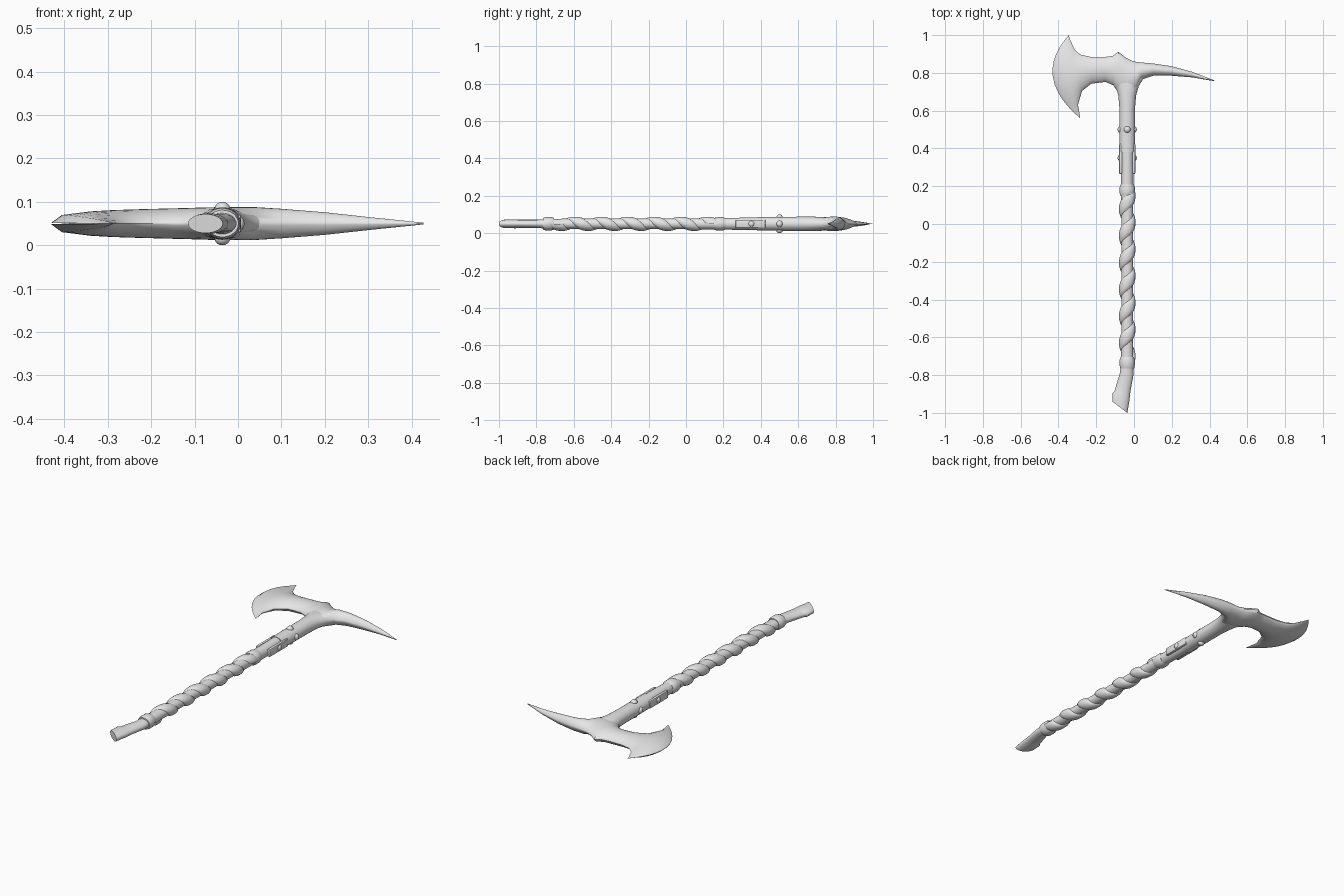
import bpy, bmesh, math

cube = bpy.data.objects.get("Cube")
if cube:
    bpy.data.objects.remove(cube, do_unlink=True)

MID = 0.05      # height of the flat symmetry plane
AXIS = -0.036   # x of the shaft

steel = bpy.data.materials.new("plain grey")
steel.use_nodes = True
steel.diffuse_color = (0.8, 0.8, 0.8, 1)
steel.node_tree.nodes["Principled BSDF"].inputs["Base Color"].default_value = steel.diffuse_color


def finish(bm, name, angle=40):
    """Turn a bmesh into a smooth shaded, coloured object."""
    bmesh.ops.recalc_face_normals(bm, faces=bm.faces)
    mesh = bpy.data.meshes.new(name)
    bm.to_mesh(mesh)
    bm.free()
    mesh.materials.append(steel)
    obj = bpy.data.objects.new(name, mesh)
    bpy.context.collection.objects.link(obj)
    bpy.ops.object.select_all(action="DESELECT")
    obj.select_set(True)
    bpy.context.view_layer.objects.active = obj
    bpy.ops.object.shade_smooth_by_angle(angle=math.radians(angle))
    return obj


def bridge(bm, rings, closed=True):
    for a, b in zip(rings, rings[1:]):
        count = len(a)
        for i in range(count if closed else count - 1):
            j = (i + 1) % count
            bm.faces.new((a[i], a[j], b[j], b[i]))


def loft(name, sections, power=1.0, sides=24, angle=40):
    """Each section spans edge A to edge B: ax, ay, bx, by, bulge in x, half thickness."""
    bm = bmesh.new()
    rings = []
    for ax, ay, bx, by, bulge, half in sections:
        ring = []
        for i in range(sides):
            t = math.tau * i / sides
            s, c = math.cos(t), math.sin(t)
            x = (ax + bx) / 2 + s * (ax - bx) / 2 + bulge * (1 - s * s)
            y = (ay + by) / 2 + s * (ay - by) / 2
            z = MID + math.copysign(abs(c) ** power, c) * half
            ring.append(bm.verts.new((x, y, z)))
        rings.append(ring)
    bridge(bm, rings)
    bm.faces.new(rings[0])
    bm.faces.new(rings[-1])
    return finish(bm, name, angle)


def straight(y, half_x, half_z, x=AXIS):
    return (x - half_x, y, x + half_x, y, 0, half_z)


# Axe blade running through the eye into the back spike
loft("axe_head", [
    (-.345, 1.0, -.285, .56, -.115, .001),
    (-.342, .985, -.286, .575, -.09, .02),
    (-.315, .925, -.297, .63, -.035, .028),
    (-.285, .897, -.275, .705, -.01, .031),
    (-.23, .885, -.225, .743, 0, .033),
    (-.15, .885, -.15, .752, 0, .035),
    (-.112, .89, -.11, .735, 0, .036),
    (-.083, .912, -.08, .69, 0, .037),
    (-.04, .878, -.036, .67, 0, .038),
    (0, .86, .005, .69, 0, .038),
    (.04, .855, .035, .762, 0, .038),
    (.1, .85, .1, .785, 0, .034),
    (.2, .835, .2, .785, 0, .026),
    (.31, .805, .31, .776, 0, .014),
    (.427, .76, .427, .756, 0, .002),
], power=1.4, sides=32)

# Socket that flares out into the head
loft("socket", [
    straight(.38, .041, .036), straight(.5, .042, .037),
    straight(.62, .042, .038), straight(.68, .047, .038),
    straight(.73, .061, .037), straight(.765, .083, .034),
    straight(.785, .105, .026),
])

# Wooden shaft with a bent, slanted foot
loft("shaft", [
    (-.115, -.94, -.035, -1.0, 0, .022),
    (-.113, -.895, -.023, -.925, 0, .024),
    (-.103, -.885, -.022, -.91, 0, .022),
    (-.096, -.86, -.018, -.88, 0, .022),
    (-.075, -.79, -.003, -.80, 0, .022),
    straight(-.74, .032, .026), straight(-.6, .031, .028),
    straight(0, .031, .028), straight(.2, .032, .031),
    straight(.385, .033, .034),
])

# Collars closing both ends of the grip
for name, y in (("lower_collar", -.735), ("upper_collar", .18)):
    loft(name, [straight(y - .03, .037, .031), straight(y - .015, .04, .036),
                straight(y + .015, .04, .036), straight(y + .03, .034, .031)])

# Strap wound around the grip as a rounded helical band
bm = bmesh.new()
turns, steps, start, length = 6, 24, -.70, .85
rows = []
for i in range(turns * steps + 1):
    t = math.tau * i / steps
    y = start + length * i / (turns * steps)
    row = []
    for j in (-1, -.8, -.4, 0, .4, .8, 1):
        lift = .015 * (1 - j ** 4)
        row.append(bm.verts.new((AXIS + math.cos(t) * (.028 + lift), y + j * .045,
                                 MID - math.sin(t) * (.024 + lift * .9))))
    rows.append(row)
bridge(bm, rows, closed=False)
finish(bm, "grip_strap", 60)


def stud(name, x, y, z, size):
    bm = bmesh.new()
    bmesh.ops.create_uvsphere(bm, u_segments=12, v_segments=8, radius=1)
    bmesh.ops.scale(bm, vec=size, verts=bm.verts)
    bmesh.ops.translate(bm, vec=(x, y, z), verts=bm.verts)
    finish(bm, name)


# Side tongues of the socket, and the rivets
for side, label in ((-1, "right"), (1, "left")):
    bm = bmesh.new()
    bmesh.ops.create_cube(bm, size=1)
    bmesh.ops.scale(bm, vec=(.016, .16, .042), verts=bm.verts)
    bmesh.ops.translate(bm, vec=(AXIS + side * .035, .345, MID), verts=bm.verts)
    bmesh.ops.bevel(bm, geom=bm.edges[:], offset=.005, segments=2, affect="EDGES", profile=.5)
    finish(bm, label + "_tongue")
    for y in (.35, .5):
        stud(f"{label}_rivet", AXIS + side * .038, y, MID, (.013, .017, .017))
    stud("face_rivet", AXIS, .5, MID + side * .034, (.018, .018, .016))
